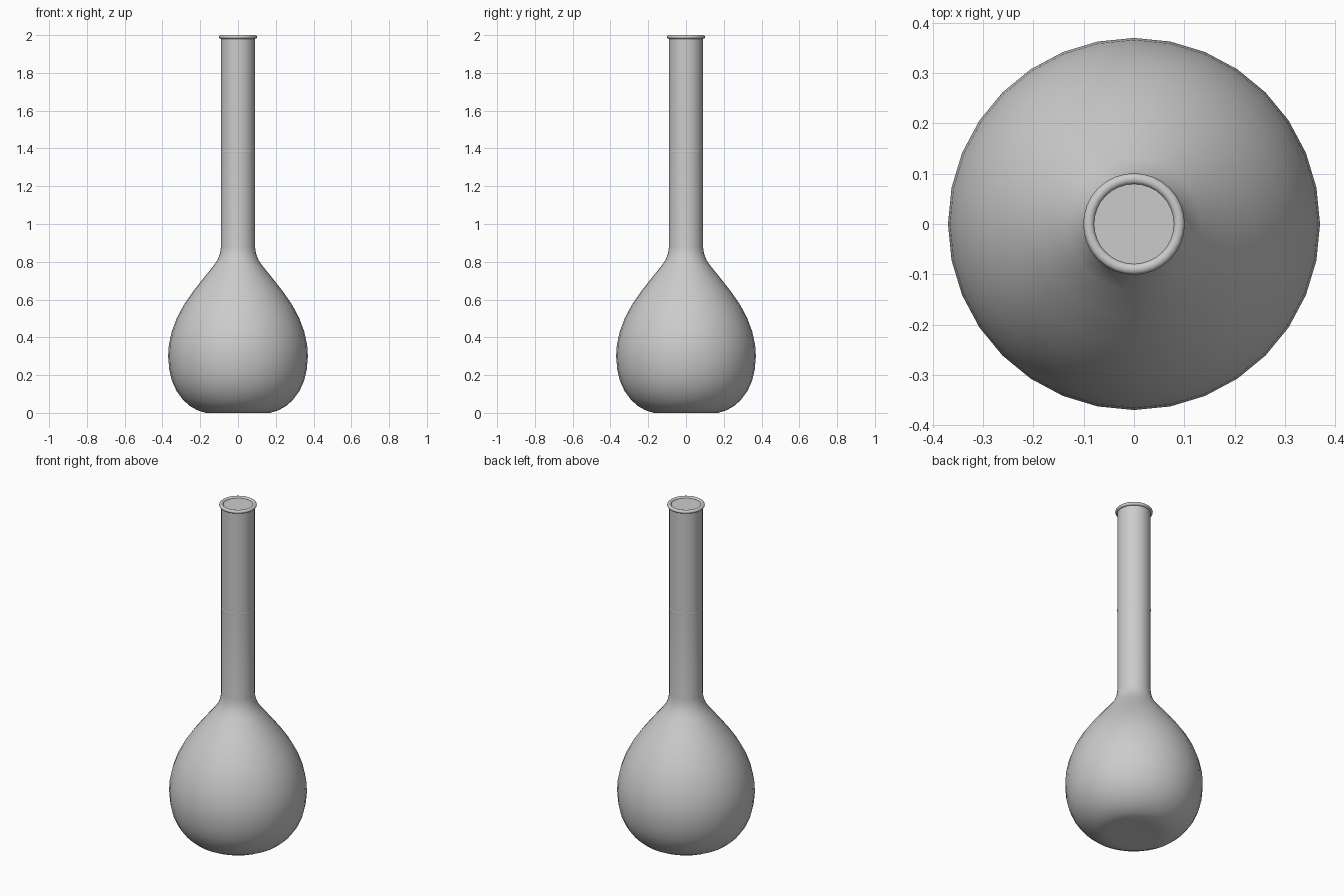
import bpy, bmesh, math

cube = bpy.data.objects.get("Cube")
if cube:
    bpy.data.objects.remove(cube, do_unlink=True)

grey = bpy.data.materials.new("light grey glass")
grey.use_nodes = True
colour = (0.6, 0.6, 0.6, 1)
grey.diffuse_color = colour
grey.node_tree.nodes["Principled BSDF"].inputs["Base Color"].default_value = colour


def lathe(name, profile, sides=32, angle=40):
    """Spin (radius, height) points about z; radius 0 closes at the axis."""
    bm = bmesh.new()
    verts = [bm.verts.new((r, 0, z)) for r, z in profile]
    edges = [bm.edges.new(pair) for pair in zip(verts, verts[1:])]
    bmesh.ops.spin(bm, geom=verts + edges, cent=(0, 0, 0), axis=(0, 0, 1),
                   angle=math.tau, steps=sides, use_duplicate=False)
    bmesh.ops.remove_doubles(bm, verts=bm.verts, dist=0.0002)
    bmesh.ops.dissolve_degenerate(bm, dist=0.0001, edges=bm.edges)
    bmesh.ops.recalc_face_normals(bm, faces=bm.faces)
    mesh = bpy.data.meshes.new(name)
    bm.to_mesh(mesh)
    bm.free()
    mesh.materials.append(grey)
    ob = bpy.data.objects.new(name, mesh)
    bpy.context.collection.objects.link(ob)
    bpy.ops.object.select_all(action='DESELECT')
    ob.select_set(True)
    bpy.context.view_layer.objects.active = ob
    bpy.ops.object.shade_smooth_by_angle(angle=math.radians(angle))
    return ob


# Pear-shaped bulb running into the straight neck
lathe("flask_body", [
    (0, 0.005), (0.13, 0.002), (0.17, 0), (0.21, 0.012), (0.25, 0.033),
    (0.29, 0.068), (0.325, 0.115), (0.35, 0.17), (0.364, 0.23), (0.37, 0.3),
    (0.366, 0.36), (0.351, 0.43), (0.325, 0.5), (0.288, 0.57), (0.24, 0.64),
    (0.185, 0.71), (0.132, 0.775), (0.108, 0.81), (0.095, 0.845),
    (0.09, 0.88), (0.09, 1.38), (0.09, 1.985)])

# Rounded lip at the mouth
lip = [(0.09 + 0.011 * math.cos(a), 1.99 + 0.01 * math.sin(a))
       for a in (math.tau * i / 12 for i in range(13))]
lathe("mouth_lip", lip, angle=60)

# Flat disc filling the mouth
lathe("mouth_disc", [(0, 1.992), (0.085, 1.992)])

# Hairline fill mark around the neck
lathe("fill_mark", [(0.09, 1.378), (0.0906, 1.38), (0.0906, 1.384), (0.09, 1.386)])
